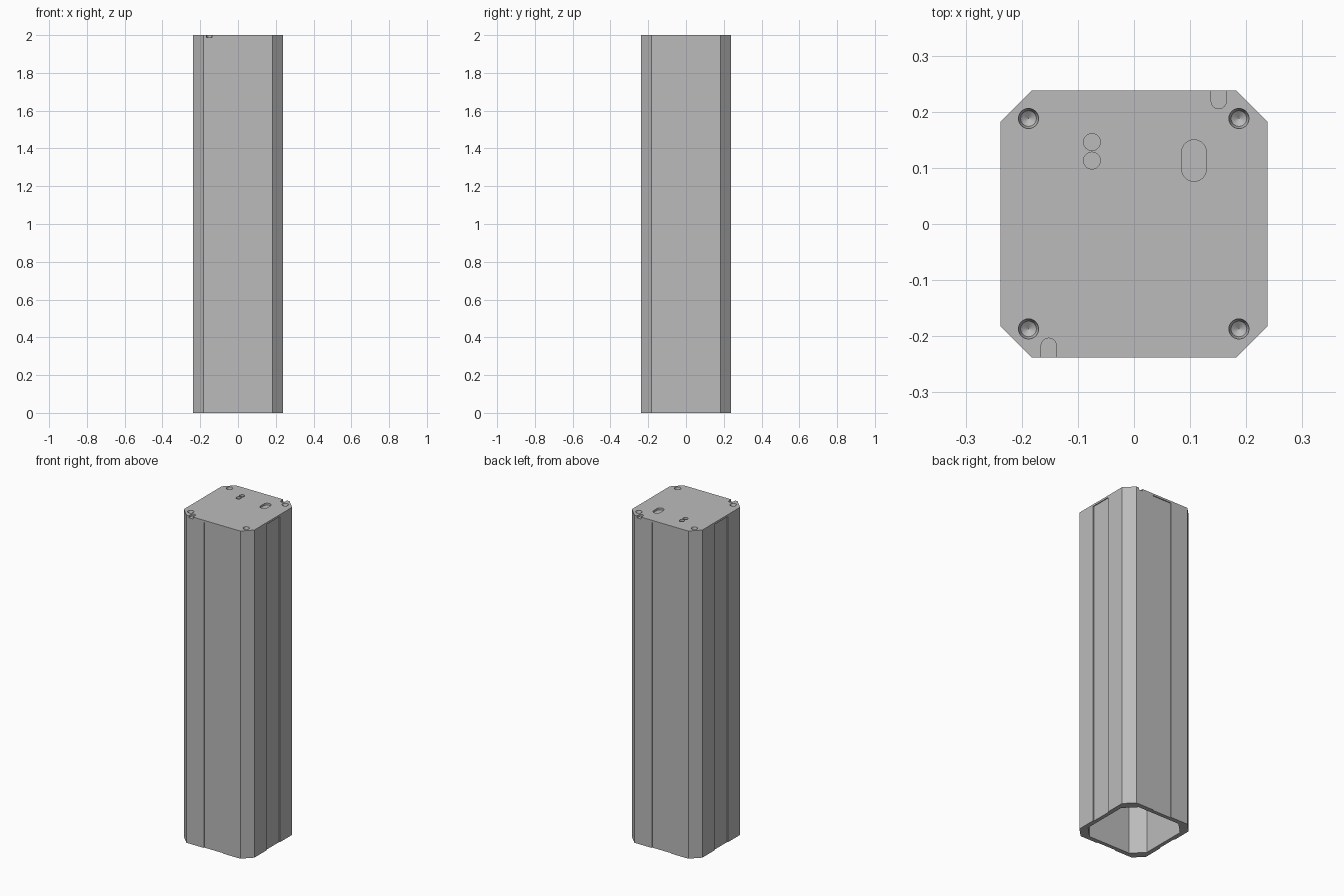
import bpy, bmesh, math

cube = bpy.data.objects.get("Cube")
if cube:
    bpy.data.objects.remove(cube, do_unlink=True)

HALF, CHAMFER = 0.238, 0.056      # outer section
INNER, INNER_CHAMFER = 0.21, 0.069
GROOVE, DEPTH = 0.064, 0.005      # shallow band down each side
PLATE_Z, TOP = 1.988, 2.0

grey = bpy.data.materials.new("grey_metal")
grey.use_nodes = True
colour = (0.5, 0.5, 0.5, 1)
grey.diffuse_color = colour
grey.node_tree.nodes["Principled BSDF"].inputs["Base Color"].default_value = colour


def finish(name, bm):
    bmesh.ops.recalc_face_normals(bm, faces=bm.faces)
    mesh = bpy.data.meshes.new(name)
    bm.to_mesh(mesh)
    bm.free()
    mesh.materials.append(grey)
    ob = bpy.data.objects.new(name, mesh)
    bpy.context.collection.objects.link(ob)
    return ob


def prism(name, outline, z0, z1):
    bm = bmesh.new()
    face = bm.faces.new([bm.verts.new((x, y, z0)) for x, y in outline])
    new = bmesh.ops.extrude_face_region(bm, geom=[face])["geom"]
    verts = [g for g in new if isinstance(g, bmesh.types.BMVert)]
    bmesh.ops.translate(bm, vec=(0, 0, z1 - z0), verts=verts)
    return finish(name, bm)


def section(half, chamfer, groove=0.0):
    """Chamfered square, with an optional recessed band on each side."""
    flat = half - chamfer
    side = [(-flat, -half)]
    if groove:
        side += [(-GROOVE, -half), (-GROOVE, groove - half),
                 (GROOVE, groove - half), (GROOVE, -half)]
    side.append((flat, -half))
    points = []
    for c, s in ((1, 0), (0, 1), (-1, 0), (0, -1)):
        points += [(x * c - y * s, x * s + y * c) for x, y in side]
    return points


def slot(x, y, radius, stretch=0.0, steps=16):
    """Circle, or a slot stretched along y."""
    points = []
    for sign in (1, -1):
        for i in range(steps + (1 if stretch else 0)):
            a = math.pi * i / steps
            points.append((x + sign * radius * math.cos(a),
                           y + sign * (stretch + radius * math.sin(a))))
    return points


def cut(target, cutters):
    for cutter in cutters:
        mod = target.modifiers.new("cut", 'BOOLEAN')
        mod.operation, mod.solver, mod.object = 'DIFFERENCE', 'EXACT', cutter
    graph = bpy.context.evaluated_depsgraph_get()
    mesh = bpy.data.meshes.new_from_object(target.evaluated_get(graph))
    target.modifiers.clear()
    target.data = mesh


def screw_hole(x, y):
    """Tapered hole with a conical floor."""
    bm = bmesh.new()
    rings = []
    for z, r in ((2.01, 0.018), (1.998, 0.018), (1.985, 0.014)):
        rings.append([bm.verts.new((x + r * math.cos(math.tau * i / 24),
                                    y + r * math.sin(math.tau * i / 24), z))
                      for i in range(24)])
    tip = bm.verts.new((x, y, 1.975))
    bm.faces.new(rings[0])
    for i in range(24):
        j = (i + 1) % 24
        for a, b in zip(rings, rings[1:]):
            bm.faces.new((a[i], a[j], b[j], b[i]))
        bm.faces.new((rings[-1][i], rings[-1][j], tip))
    return finish("screw_hole_cutter", bm)


# Hollow column, open below, and its full-width top plate
column = prism("column", section(HALF, CHAMFER, DEPTH), 0, PLATE_Z)
plate = prism("top_plate", section(HALF, CHAMFER), PLATE_Z, TOP)

# Cutters: hollow, corner screw holes, plate openings
hollow = prism("hollow_cutter", section(INNER, INNER_CHAMFER), -0.1, 1.95)
screws = [screw_hole(x, y) for x in (-0.188, 0.187) for y in (-0.187, 0.188)]
openings = [prism("opening_cutter", slot(*args), PLATE_Z - 0.01, TOP + 0.01)
            for args in ((-0.075, 0.146, 0.015), (-0.075, 0.113, 0.015),
                         (0.107, 0.113, 0.022, 0.015),
                         (0.151, 0.249, 0.0135, 0.03),
                         (-0.152, -0.247, 0.0135, 0.03))]

cut(column, [hollow] + screws)
cut(plate, screws + openings)
for cutter in [hollow] + screws + openings:
    bpy.data.objects.remove(cutter, do_unlink=True)
